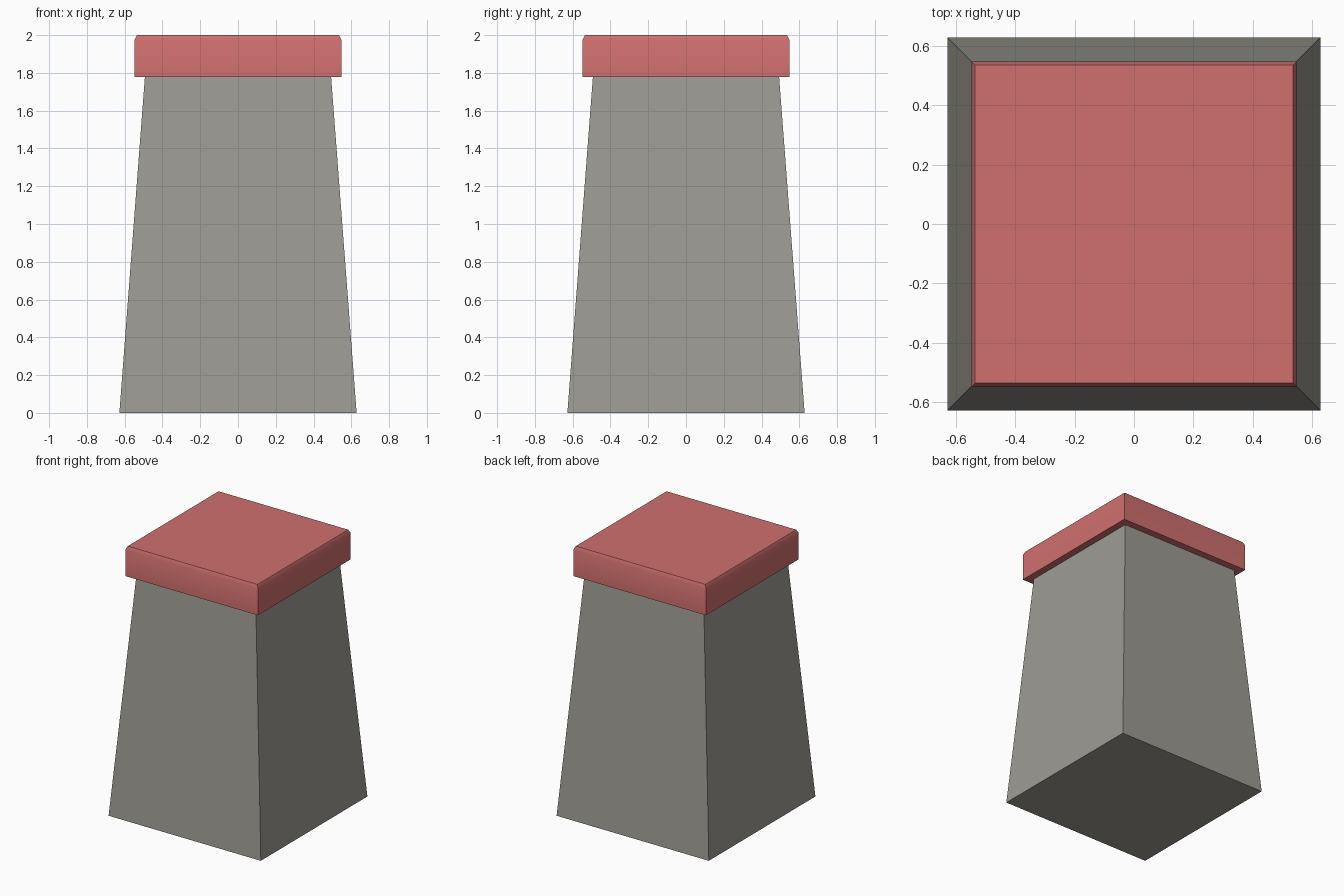
import bpy, bmesh, math

if "Cube" in bpy.data.objects:
    bpy.data.objects.remove(bpy.data.objects["Cube"])


def material(name, color):
    m = bpy.data.materials.new(name)
    m.diffuse_color = (*color, 1)
    m.use_nodes = True
    m.node_tree.nodes["Principled BSDF"].inputs["Base Color"].default_value = m.diffuse_color
    return m


def square_loft(name, rings, mat):
    """Closed solid through square rings given as (half width, height)."""
    bm = bmesh.new()
    loops = [[bm.verts.new((sx * h, sy * h, z))
              for sx, sy in ((-1, -1), (1, -1), (1, 1), (-1, 1))]
             for h, z in rings]
    for a, b in zip(loops, loops[1:]):
        for i in range(4):
            j = (i + 1) % 4
            bm.faces.new((a[i], a[j], b[j], b[i]))
    bm.faces.new(loops[0][::-1])
    bm.faces.new(loops[-1])
    mesh = bpy.data.meshes.new(name)
    bm.to_mesh(mesh)
    bm.free()
    mesh.materials.append(mat)
    obj = bpy.data.objects.new(name, mesh)
    bpy.context.collection.objects.link(obj)
    return obj


stone = material("warm grey", (0.34, 0.33, 0.295))
red = material("soft red", (0.62, 0.16, 0.155))

# Tapered pillar
square_loft("pillar", [(0.628, 0), (0.493, 1.778)], stone)

# Overhanging cap with a narrow bevel around the top
cap = square_loft("cap", [(0.547, 1.778), (0.547, 1.975), (0.535, 2.0)], red)
bpy.context.view_layer.objects.active = cap
cap.select_set(True)
bpy.ops.object.shade_smooth_by_angle(angle=math.radians(35))
